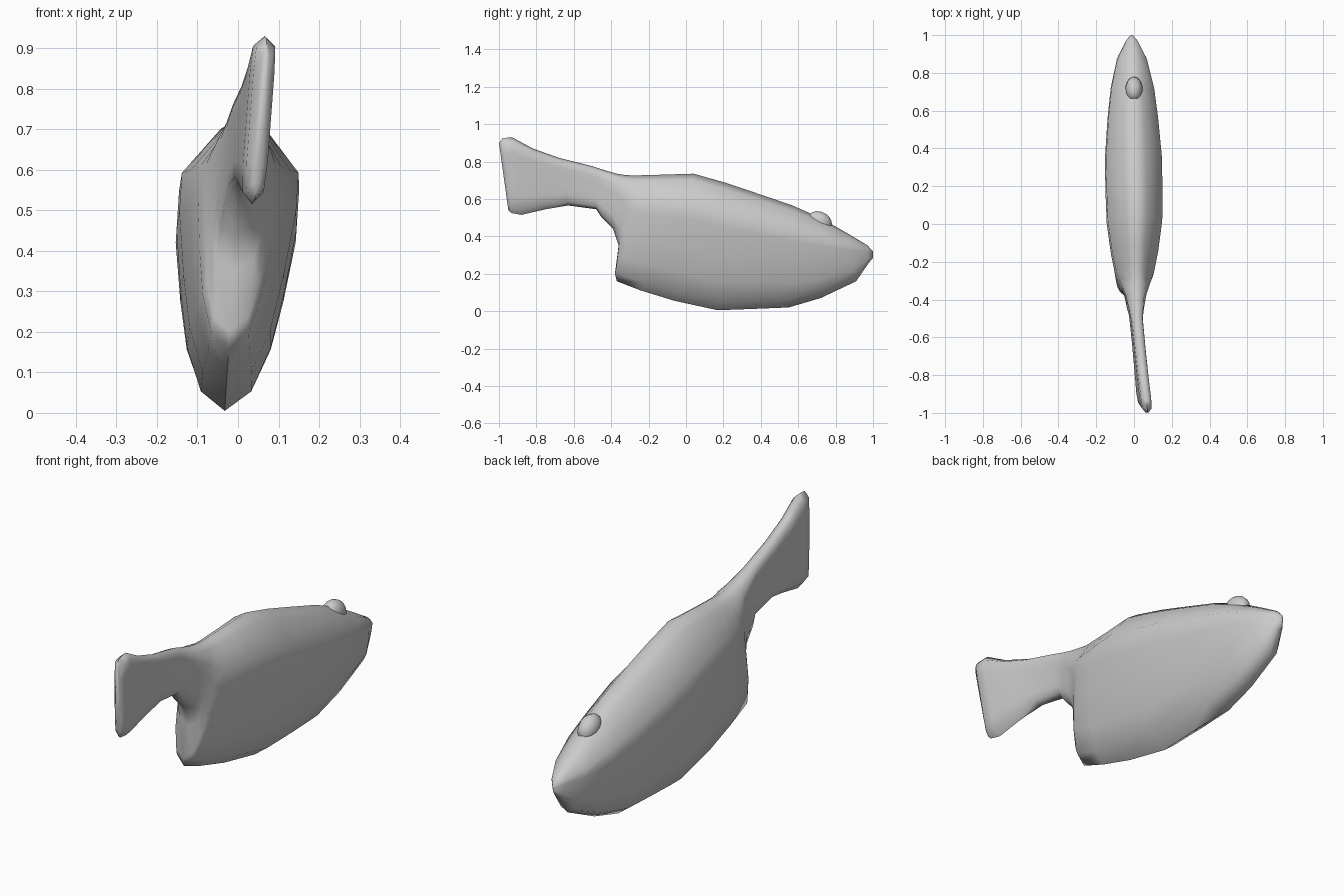
import bpy, bmesh, math

cube = bpy.data.objects.get("Cube")
if cube:
    bpy.data.objects.remove(cube, do_unlink=True)

grey = bpy.data.materials.new("plain grey")
grey.use_nodes = True
COLOUR = (0.6, 0.6, 0.6, 1)
grey.diffuse_color = COLOUR
grey.node_tree.nodes["Principled BSDF"].inputs["Base Color"].default_value = COLOUR

# Half cross-sections as (height fraction, width fraction)
ROUND = [(0, 0), (.07, .42), (.23, .7), (.42, .86), (.65, 1), (.79, 1), (.95, .38), (1, 0)]
FLAT = [(0, 0), (.07, .85), (.23, 1), (.42, 1), (.65, 1), (.79, 1), (.94, .9), (1, 0)]

# Slanted stations, tail to nose: top y, top z, bottom y, bottom z, half width, flatness
STATIONS = [
    (-1, .90, -.95, .54, .01, 1),
    (-.98, .925, -.935, .525, .026, 1),
    (-.93, .93, -.88, .515, .03, 1),
    (-.82, .87, -.75, .545, .03, 1),
    (-.68, .82, -.63, .565, .03, 1),
    (-.5, .775, -.48, .545, .032, 1),
    (-.43, .752, -.45, .5, .042, .9),
    (-.37, .735, -.39, .44, .055, .7),
    (-.32, .727, -.36, .35, .072, .5),
    (-.27, .726, -.38, .2, .085, .2),
    (-.22, .727, -.37, .16, .1, .1),
    (-.12, .73, -.24, .11, .122, 0),
    (.04, .735, -.06, .055, .144, 0),
    (.2, .69, .17, .005, .148, 0),
    (.35, .64, .36, .012, .148, 0),
    (.57, .565, .55, .02, .131, 0),
    (.72, .498, .72, .07, .113, 0),
    (.86, .418, .91, .16, .078, .15),
    (.97, .352, .975, .255, .03, .4),
    (1, .32, 1, .285, .006, .5),
]


def spine_x(y, z):
    """Sideways lean of the body plus the curl of the tail."""
    return -.033 + .065 * z + .045 * max(0, (-y - .5) / .5)


def finish(bm, name, angle):
    bmesh.ops.recalc_face_normals(bm, faces=bm.faces)
    mesh = bpy.data.meshes.new(name)
    bm.to_mesh(mesh)
    bm.free()
    mesh.materials.append(grey)
    obj = bpy.data.objects.new(name, mesh)
    bpy.context.collection.objects.link(obj)
    bpy.ops.object.select_all(action='DESELECT')
    obj.select_set(True)
    bpy.context.view_layer.objects.active = obj
    bpy.ops.object.shade_smooth_by_angle(angle=math.radians(angle))
    return obj


# Fish body and tail as one loft
bm = bmesh.new()
rings = []
for yt, zt, yb, zb, half, flat in STATIONS:
    side = [(a[0] + (b[0] - a[0]) * flat, half * (a[1] + (b[1] - a[1]) * flat))
            for a, b in zip(ROUND, FLAT)]
    loop = side + [(t, -w) for t, w in side[-2:0:-1]]
    ring = []
    for t, w in loop:
        y, z = yb + (yt - yb) * t, zb + (zt - zb) * t
        ring.append(bm.verts.new((spine_x(y, z) + w, y, z)))
    rings.append(ring)
for a, b in zip(rings, rings[1:]):
    for i in range(len(a)):
        j = (i + 1) % len(a)
        bm.faces.new((a[i], a[j], b[j], b[i]))
for cap in (rings[0], rings[-1]):
    bm.faces.new(cap)
finish(bm, "fish_body", 70)

# Small bump on top of the head
bm = bmesh.new()
bmesh.ops.create_uvsphere(bm, u_segments=14, v_segments=8, radius=1)
for v in bm.verts:
    x, y, z = v.co
    v.co = (x * .045, .715 + y * .065 + z * .01, .478 + z * .053 - y * .02)
finish(bm, "head_bump", 80)
